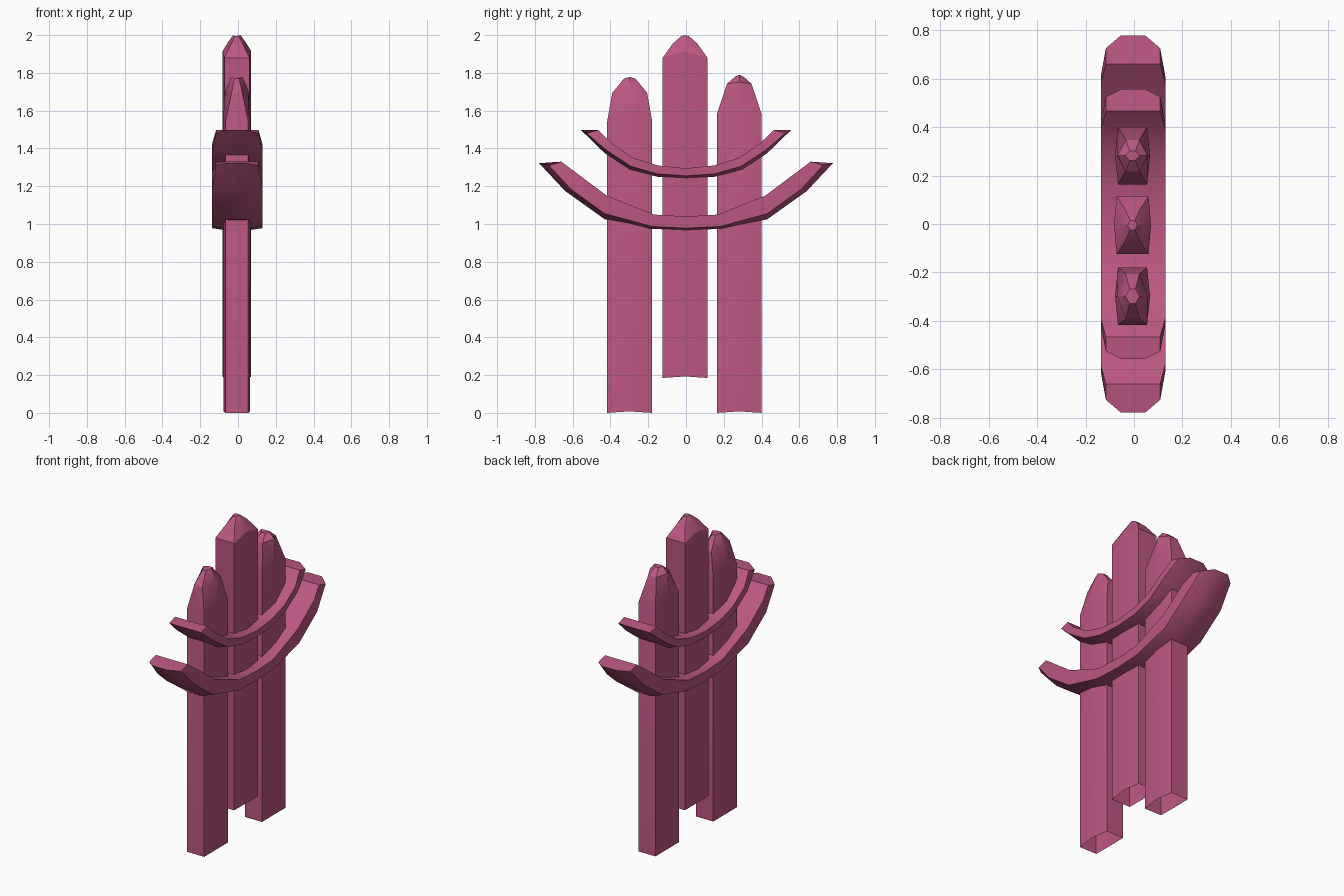
import bpy, bmesh, math

cube = bpy.data.objects.get("Cube")
if cube:
    bpy.data.objects.remove(cube, do_unlink=True)

# Single rose colour
rose = bpy.data.materials.new("rose")
rose.use_nodes = True
colour = (0.50, 0.095, 0.225, 1)
rose.diffuse_color = colour
rose.node_tree.nodes["Principled BSDF"].inputs["Base Color"].default_value = colour


def loft(name, rings, cap_start, cap_end):
    """Skin closed rings of points, optionally capping either end."""
    bm = bmesh.new()
    loops = [[bm.verts.new(p) for p in ring] for ring in rings]
    n = len(loops[0])
    for a, b in zip(loops, loops[1:]):
        for i in range(n):
            j = (i + 1) % n
            bm.faces.new((a[i], a[j], b[j], b[i]))
    if cap_start:
        bm.faces.new(loops[0][::-1])
    if cap_end:
        bm.faces.new(loops[-1])
    bmesh.ops.recalc_face_normals(bm, faces=bm.faces[:])
    mesh = bpy.data.meshes.new(name)
    bm.to_mesh(mesh)
    bm.free()
    mesh.materials.append(rose)
    obj = bpy.data.objects.new(name, mesh)
    bpy.context.collection.objects.link(obj)
    bpy.ops.object.select_all(action='DESELECT')
    obj.select_set(True)
    bpy.context.view_layer.objects.active = obj
    bpy.ops.object.shade_smooth_by_angle(angle=math.radians(28))
    return obj


def post(name, y, levels):
    """Six-sided post; each level is z, rise at mid side, half depth, corner x, mid x."""
    rings = []
    for z, rise, d, cx, mx in levels:
        rings.append([(x - 0.006, y + v, z + r) for x, v, r in (
            (cx, -d, 0), (mx, 0, rise), (cx, d, 0),
            (-cx, d, 0), (-mx, 0, rise), (-cx, -d, 0))])
    loft(name, rings, False, True)


# Posts, open underneath, with tapered tips
post("front_post", -0.298, [(0, 0.008, 0.119, 0.06, 0.07),
                            (1.545, 0.02, 0.119, 0.06, 0.072),
                            (1.695, 0.01, 0.092, 0.028, 0.062),
                            (1.77, 0.008, 0.03, 0.012, 0.03)])
post("middle_post", -0.005, [(0.185, 0.008, 0.119, 0.066, 0.076),
                             (1.88, 0.035, 0.119, 0.066, 0.076),
                             (1.955, 0.01, 0.065, 0.03, 0.045),
                             (1.995, 0.005, 0.02, 0.01, 0.02)])
post("back_post", 0.282, [(0, 0.008, 0.119, 0.06, 0.07),
                          (1.58, 0.02, 0.119, 0.06, 0.072),
                          (1.742, 0.01, 0.065, 0.028, 0.062),
                          (1.782, 0.008, 0.02, 0.012, 0.03)])


def band(name, inner, outer, keel):
    """Upturned crescent: flat inside, bowed underside, mirrored front to back."""
    stations = list(zip(inner, outer, keel))
    rings = []
    path = [(-1, s) for s in stations[:0:-1]] + [(1, s) for s in stations]
    for side, (a, b, c) in path:
        w = 0.112 if a == inner[-1] else 0.133
        rings.append([(x - 0.004, side * p[0], p[1]) for x, p in (
            (-w, a), (w, a), (w, b), (0.05, c), (-0.05, c), (-w, b))])
    loft(name, rings, True, True)


# Crescent bands across the posts
band("lower_band",
     [(0, 1.04), (0.17, 1.05), (0.42, 1.15), (0.58, 1.27), (0.66, 1.33)],
     [(0, 0.978), (0.18, 0.987), (0.43, 1.055), (0.61, 1.185), (0.725, 1.31)],
     [(0, 0.965), (0.2, 0.976), (0.43, 1.025), (0.64, 1.175), (0.778, 1.322)])
band("upper_band",
     [(0, 1.295), (0.15, 1.31), (0.28, 1.35), (0.39, 1.425), (0.465, 1.498)],
     [(0, 1.255), (0.15, 1.265), (0.29, 1.305), (0.42, 1.39), (0.525, 1.48)],
     [(0, 1.24), (0.15, 1.25), (0.3, 1.285), (0.43, 1.375), (0.556, 1.497)])
